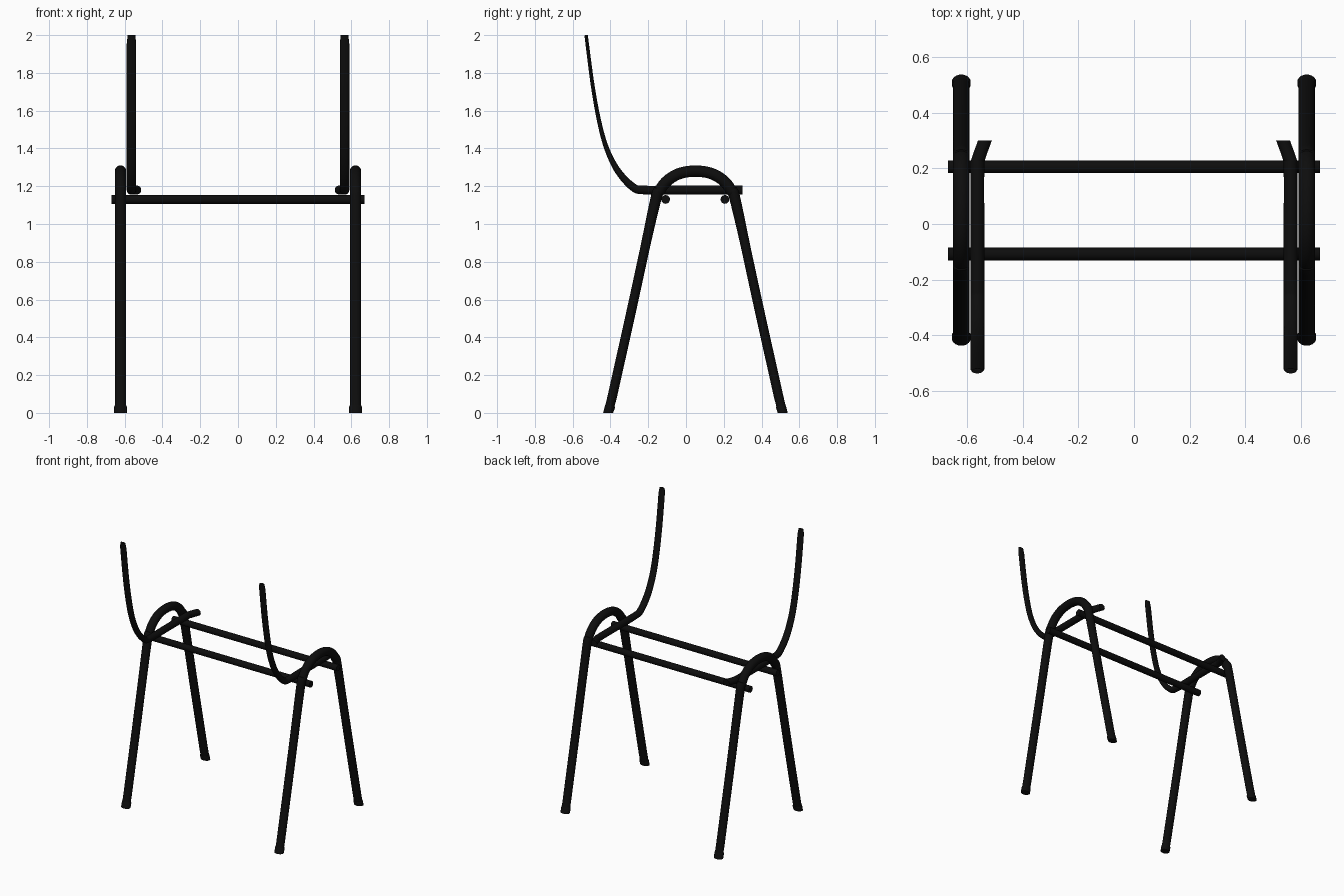
import bpy, bmesh, math
from mathutils import Vector

cube = bpy.data.objects.get("Cube")
if cube:
    bpy.data.objects.remove(cube, do_unlink=True)

black = bpy.data.materials.new("black_steel")
black.use_nodes = True
colour = (0.004, 0.004, 0.004, 1)
black.diffuse_color = colour
black.node_tree.nodes["Principled BSDF"].inputs["Base Color"].default_value = colour

SIDES = 20


def spline(points, steps=6):
    """Catmull-Rom through points of any dimension."""
    pts = [Vector(p) for p in points]
    pts = [pts[0] * 2 - pts[1]] + pts + [pts[-1] * 2 - pts[-2]]
    out = []
    for a, b, c, d in zip(pts, pts[1:], pts[2:], pts[3:]):
        for i in range(steps):
            t = i / steps
            out.append(0.5 * (2 * b + (c - a) * t + (2 * a - 5 * b + 4 * c - d) * t * t
                              + (3 * b - a - 3 * c + d) * t ** 3))
    return out + [pts[-2]]


def tube(name, path, widths, depths, side):
    """Sweep an ellipse along a path; rings stay parallel to the side axis."""
    bm = bmesh.new()
    rings = []
    for i, p in enumerate(path):
        t = path[min(i + 1, len(path) - 1)] - path[max(i - 1, 0)]
        up = t.cross(side).normalized()
        ring = []
        for k in range(SIDES):
            a = math.tau * k / SIDES
            v = p + side * widths[i] * math.cos(a) + up * depths[i] * math.sin(a)
            v.z = max(v.z, 0)
            ring.append(bm.verts.new(v))
        rings.append(ring)
    for r, s in zip(rings, rings[1:]):
        for k in range(SIDES):
            n = (k + 1) % SIDES
            bm.faces.new((r[k], r[n], s[n], s[k]))
    bm.faces.new(rings[0])
    bm.faces.new(rings[-1])
    bmesh.ops.recalc_face_normals(bm, faces=bm.faces)
    mesh = bpy.data.meshes.new(name)
    bm.to_mesh(mesh)
    bm.free()
    mesh.materials.append(black)
    obj = bpy.data.objects.new(name, mesh)
    bpy.context.collection.objects.link(obj)
    bpy.ops.object.select_all(action='DESELECT')
    obj.select_set(True)
    bpy.context.view_layer.objects.active = obj
    bpy.ops.object.shade_smooth_by_angle(angle=math.radians(40))


X, Y = Vector((1, 0, 0)), Vector((0, 1, 0))
ARCH_MID = 0.05

# half of the leg hoop, in y and z, from the front foot to the crown
half = [(-0.412, -0.01), (-0.285, 0.56), (-0.165, 1.11), (-0.14, 1.175),
        (-0.1, 1.228), (-0.035, 1.267)]
hoop = half + [(ARCH_MID, 1.28)] + [(2 * ARCH_MID - y, z) for y, z in reversed(half)]

# back upright flowing into the seat rail: x, y, z, half depth
upright = [(0.564, -0.529, 2.0, 0.009), (0.564, -0.495, 1.74, 0.010),
           (0.564, -0.46, 1.545, 0.011), (0.564, -0.42, 1.40, 0.013),
           (0.564, -0.36, 1.28, 0.017), (0.564, -0.28, 1.195, 0.021),
           (0.564, -0.22, 1.18, 0.023), (0.564, -0.05, 1.18, 0.024),
           (0.564, 0.20, 1.18, 0.024), (0.560, 0.235, 1.18, 0.024),
           (0.537, 0.30, 1.18, 0.024)]

for label, s in (("left", 1), ("right", -1)):
    # hoop with both legs
    path = [Vector((s * 0.622, p[0], p[1])) for p in spline(hoop)]
    depths = [0.025 + 0.005 * min(1, max(0, (p.z - 0.9) / 0.3)) for p in path]
    tube(label + "_leg_hoop", path, [0.03] * len(path), depths, X)

    # feet
    for end, a, b in (("front", hoop[0], hoop[1]), ("back", hoop[-1], hoop[-2])):
        low, high = Vector((s * 0.622, *a)), Vector((s * 0.622, *b))
        path = [low, low.lerp(high, 0.075), low.lerp(high, 0.085)]
        tube(label + "_" + end + "_foot", path, [0.034, 0.034, 0.031],
             [0.027, 0.027, 0.025], X)

    # back upright and seat rail
    pts = spline(upright)
    path = [Vector((s * p[0], p[1], p[2])) for p in pts]
    widths = [0.025] * len(path)
    widths[0] = 0.02
    tube(label + "_back_upright", path, widths, [p[3] for p in pts], X)

# cross rails under the seat
for label, y in (("front", -0.108), ("back", 0.206)):
    path = [Vector((x, y, 1.13)) for x in (-0.67, 0.67)]
    tube(label + "_cross_rail", path, [0.023] * 2, [0.023] * 2, Y)
